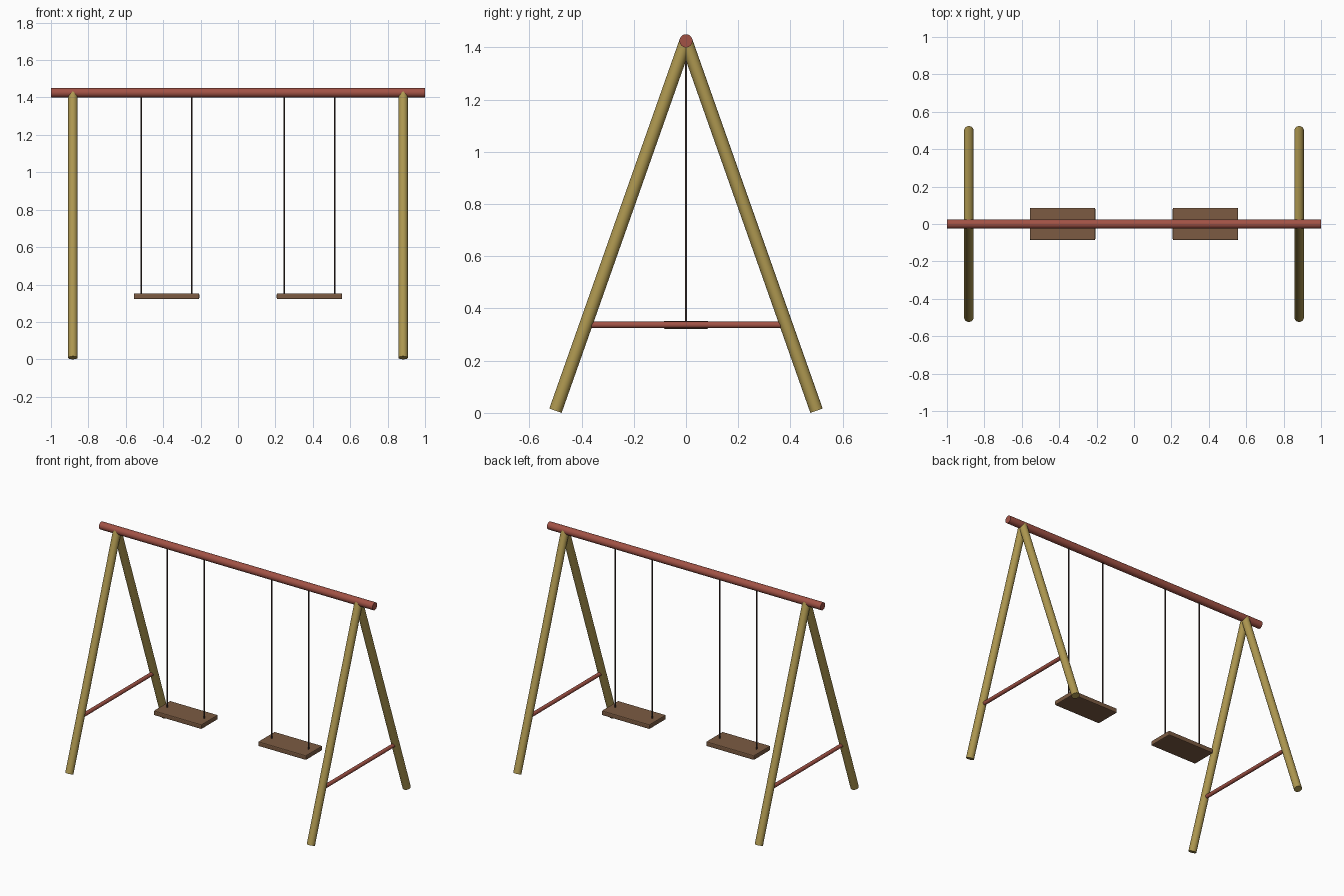
import bpy
from mathutils import Vector

if "Cube" in bpy.data.objects:
    bpy.data.objects.remove(bpy.data.objects["Cube"])


def material(name, rgb):
    m = bpy.data.materials.new(name)
    m.diffuse_color = (*rgb, 1)
    m.use_nodes = True
    m.node_tree.nodes["Principled BSDF"].inputs["Base Color"].default_value = m.diffuse_color
    return m


RED = material("red_paint", (0.36, 0.085, 0.06))
YELLOW = material("yellow_wood", (0.42, 0.31, 0.08))
BROWN = material("seat_wood", (0.20, 0.105, 0.055))
DARK = material("dark_rope", (0.05, 0.03, 0.025))


def rod(name, start, end, radius, mat, sides=32):
    a, b = Vector(start), Vector(end)
    bpy.ops.mesh.primitive_cylinder_add(
        vertices=sides, radius=radius, depth=(b - a).length, location=(a + b) / 2,
        rotation=(b - a).to_track_quat('Z', 'Y').to_euler())
    ob = bpy.context.object
    ob.name = name
    ob.data.materials.append(mat)
    bpy.ops.object.shade_smooth_by_angle()
    return ob


def seat(name, x):
    bpy.ops.mesh.primitive_cube_add(size=1, location=(x, 0, 0.337))
    ob = bpy.context.object
    ob.name = name
    ob.scale = (0.35, 0.172, 0.031)
    bpy.ops.object.transform_apply(location=False, rotation=False, scale=True)
    bev = ob.modifiers.new("soft_edges", 'BEVEL')
    bev.width = 0.006
    bev.segments = 2
    ob.data.materials.append(BROWN)


# top beam
TOP = 1.425
rod("top_beam", (-1, 0, TOP), (1, 0, TOP), 0.025, RED)

for side, s in (("left", -1), ("right", 1)):
    # A-frame with a cross bar
    x = s * 0.883
    for place, d in (("front", -1), ("back", 1)):
        rod(f"{side}_{place}_leg", (x, d * 0.5, 0.0083), (x, 0, TOP), 0.025, YELLOW)
    rod(f"{side}_cross_bar", (x, -0.383, 0.337), (x, 0.383, 0.337), 0.0125, RED, 24)

    # swing seat and its two ropes
    cx = s * 0.382
    seat(f"{side}_seat", cx)
    for place, d in (("outer", 1), ("inner", -1)):
        rx = cx + s * d * 0.135
        rod(f"{side}_{place}_rope", (rx, 0, 0.345), (rx, 0, 1.41), 0.004, DARK, 12)
